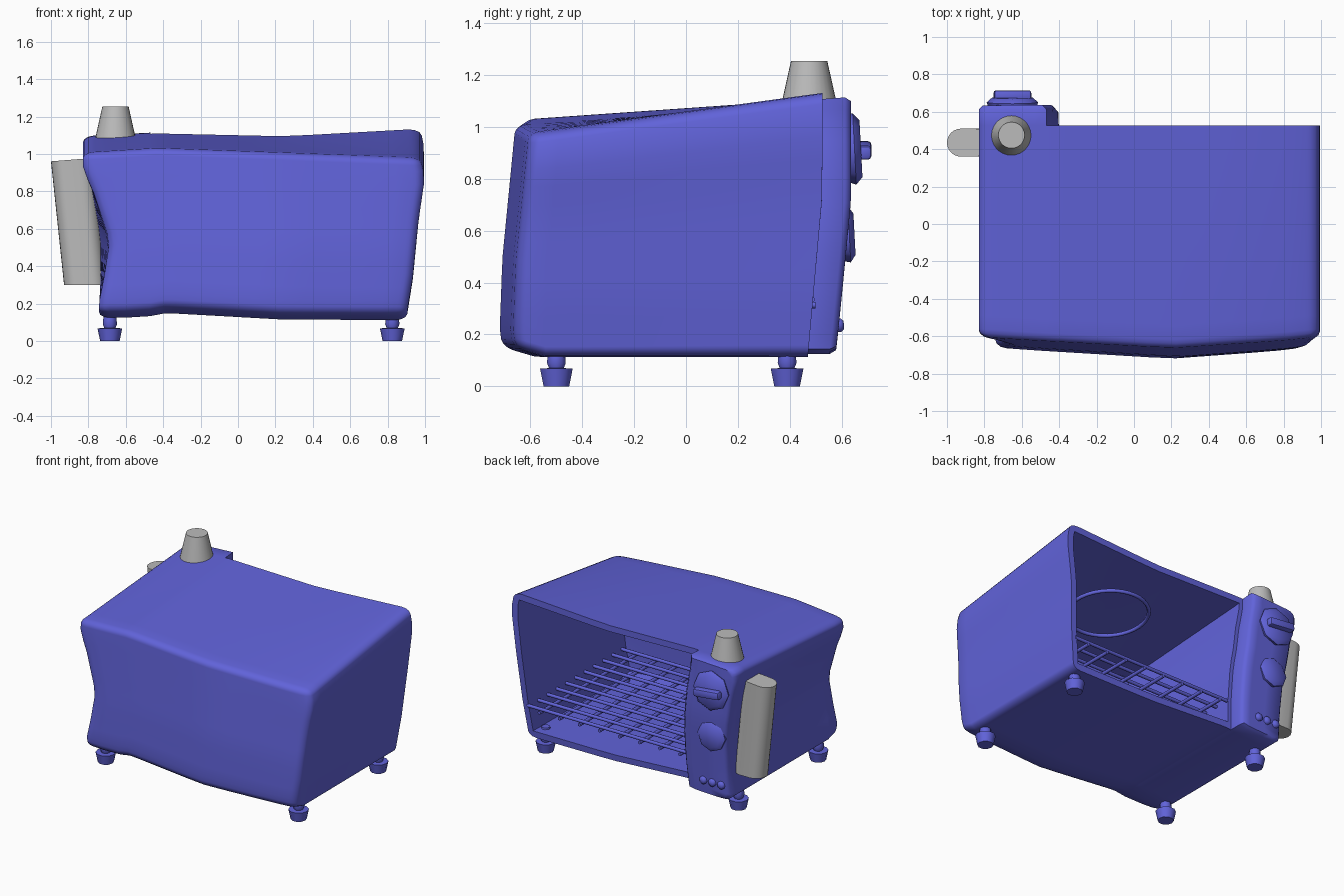
import bpy, bmesh, math
from mathutils import Vector, Matrix

if "Cube" in bpy.data.objects:
    bpy.data.objects.remove(bpy.data.objects["Cube"], do_unlink=True)


def material(name, rgb):
    m = bpy.data.materials.new(name)
    m.use_nodes = True
    m.diffuse_color = (*rgb, 1)
    m.node_tree.nodes["Principled BSDF"].inputs["Base Color"].default_value = (*rgb, 1)
    return m


BLUE = material("enamel blue", (0.12, 0.125, 0.70))
GREY = material("light grey", (0.5, 0.5, 0.5))


def finish(name, bm, mat, angle=35):
    bmesh.ops.recalc_face_normals(bm, faces=bm.faces[:])
    mesh = bpy.data.meshes.new(name)
    bm.to_mesh(mesh)
    bm.free()
    mesh.materials.append(mat)
    obj = bpy.data.objects.new(name, mesh)
    bpy.context.collection.objects.link(obj)
    bpy.ops.object.select_all(action='DESELECT')
    obj.select_set(True)
    bpy.context.view_layer.objects.active = obj
    bpy.ops.object.shade_smooth_by_angle(angle=math.radians(angle))
    return obj


def lerp(a, b, t):
    return a + (b - a) * t


def curve(t, *pts):
    """Piecewise interpolation through (position, value) points."""
    if t <= pts[0][0]:
        return pts[0][1]
    for (a, p), (b, q) in zip(pts, pts[1:]):
        if t <= b:
            return lerp(p, q, (t - a) / (b - a))
    return pts[-1][1]


def warp(p):
    """Bend the unit box into the wonky oven shape."""
    u, v, w = p
    left = curve(w, (0, -.745), (.2, -.735), (.45, -.74), (.75, -.79), (.9, -.83), (1, -.83))
    left += (1 - v) * curve(w, (.1, 0), (.45, .055), (.9, 0))
    right = curve(w, (0, .9), (.25, .935), (.6, .965), (.88, 1.0), (1, .975))
    front = curve(w, (0, -.71), (.08, -.72), (.4, -.71), (1, -.66))
    front += curve(u, (0, .06), (.12, .045), (.57, 0), (.9, .04), (1, .06))
    back = curve(w, (0, .47), (.6, .525), (1, .527))
    top_front = curve(u, (0, 1.005), (.22, 1.03), (.6, 1.005), (1, .975))
    top_back = curve(u, (0, 1.09), (.22, 1.11), (.6, 1.095), (1, 1.135))
    bottom = curve(u, (0, .125), (.14, .125), (.22, .15), (.6, .115), (1, .113))
    bottom += curve(v, (0, .035), (.1, 0))
    return Vector((lerp(left, right, u), lerp(front, back, v),
                   lerp(bottom, lerp(top_front, top_back, v), w)))


# Oven body with open cavity and raised control panel
PANEL, U0, U1, W0, W1 = .2, .215, .975, .045, .955
bm = bmesh.new()
bmesh.ops.create_cube(bm, size=1, matrix=Matrix.Translation((.5, .5, .5)))
edges = [e for e in bm.edges if not all(v.co.y > .9 for v in e.verts)]
bmesh.ops.bevel(bm, geom=edges, offset=.035, segments=3, profile=.5, affect='EDGES')


def slice_box(axis, cuts):
    normal = Vector((0, 0, 0))
    normal[axis] = 1
    for c in cuts:
        bmesh.ops.bisect_plane(bm, geom=bm.verts[:] + bm.edges[:] + bm.faces[:],
                               plane_co=normal * c, plane_no=normal, dist=1e-5)


def push(faces, v):
    """Extrude back faces to depth v and remove the faces left behind."""
    out = bmesh.ops.extrude_face_region(bm, geom=faces, use_keep_orig=True)["geom"]
    bmesh.ops.delete(bm, geom=faces, context='FACES')
    for vert in (g for g in out if isinstance(g, bmesh.types.BMVert)):
        vert.co.y = v
    return [g for g in out if isinstance(g, bmesh.types.BMFace)]


def back_faces(test):
    found = []
    for f in bm.faces:
        c = f.calc_center_median()
        if f.normal.y > .9 and c.y > .999 and test(c):
            found.append(f)
    return found


slice_box(0, [PANEL, U0, U1] + [i / 12 for i in range(1, 12)])
slice_box(2, [W0, W1] + [i / 12 for i in range(1, 12)])
bm.normal_update()
cavity = back_faces(lambda c: U0 < c.x < U1 and W0 < c.z < W1)
panel = back_faces(lambda c: c.x < PANEL)
push(cavity, .05)
cap = push(push(panel, 1.075), 1.095)
for vert in {v for f in cap for v in f.verts}:
    vert.co.x = PANEL / 2 + (vert.co.x - PANEL / 2) * .88
    vert.co.z = .5 + (vert.co.z - .5) * .97
slice_box(1, [i / 10 for i in range(1, 10)])
for vert in bm.verts:
    vert.co = warp(vert.co)
finish("oven_body", bm, BLUE, 50)


def lathe(name, profile, sides, mat, matrix, angle=50):
    """Turn (radius, height) points round an axis."""
    bm = bmesh.new()
    rings = [[bm.verts.new((r * math.cos(math.tau * i / sides),
                            r * math.sin(math.tau * i / sides), h))
              for i in range(sides)] for r, h in profile]
    for a, b in zip(rings, rings[1:]):
        for i in range(sides):
            j = (i + 1) % sides
            bm.faces.new((a[i], a[j], b[j], b[i]))
    bm.faces.new(rings[0][::-1])
    bm.faces.new(rings[-1])
    bm.transform(matrix)
    return finish(name, bm, mat, angle)


# Feet
foot = [(.052, 0), (.066, .068), (.03, .07), (.038, .09), (.036, .115), (.028, .17)]
for side, x in (("right", -.685), ("left", .825)):
    for end, y in (("front", -.5), ("back", .39)):
        lathe(f"foot_{end}_{side}", foot, 10, BLUE, Matrix.Translation((x, y, 0)))

# Chimney on the roof
lathe("chimney", [(.118, 1.04), (.07, 1.255)], 28, GREY, Matrix.Translation((-.655, .475, 0)))


# Control knobs and buttons, facing the back
def facing_back(x, y, z):
    return Matrix.Translation((x, y, z)) @ Matrix.Rotation(math.radians(-87), 4, 'X')


lathe("upper_knob", [(.125, -.02), (.138, .015), (.11, .04)], 8, BLUE,
      facing_back(-.65, .635, .915))
lathe("lower_knob", [(.1, -.02), (.108, .015), (.08, .035)], 8, BLUE,
      facing_back(-.64, .615, .585))
for i in range(3):
    lathe(f"button_{i + 1}", [(.028, -.02), (.028, .012), (.016, .024)], 10, BLUE,
          facing_back(-.55 - .07 * i, .585, .235))

# Pointer on the upper knob
bm = bmesh.new()
bmesh.ops.create_cube(bm, size=1, matrix=Matrix.Translation((-.65, .685, .91))
                      @ Matrix.Rotation(.1, 4, 'Y') @ Matrix.Diagonal((.2, .06, .055, 1)))
bmesh.ops.bevel(bm, geom=bm.edges[:], offset=.014, segments=2, profile=.5, affect='EDGES')
finish("knob_pointer", bm, BLUE)

# Side handle: rounded slab leaning outward at the top
bm = bmesh.new()
outline = []
for cx, start in ((-.85, -90), (-.925, 90)):
    outline += [(cx + .075 * math.cos(math.radians(start + a)),
                 .435 + .075 * math.sin(math.radians(start + a))) for a in range(0, 181, 15)]
low = [bm.verts.new((x + .07, y, .3)) for x, y in outline]
high = [bm.verts.new((x, y, .965 + .08 * (x + .95))) for x, y in outline]
for i in range(len(outline)):
    j = (i + 1) % len(outline)
    bm.faces.new((low[i], low[j], high[j], high[i]))
bm.faces.new(low[::-1])
bm.faces.new(high)
finish("side_handle", bm, GREY)


# Wire rack inside the cavity
def rod(bm, a, b, radius=.012):
    a, b = Vector(a), Vector(b)
    turn = (b - a).to_track_quat('Z', 'Y').to_matrix().to_4x4()
    bmesh.ops.create_cone(bm, cap_ends=True, segments=8, radius1=radius, radius2=radius,
                          depth=(b - a).length, matrix=Matrix.Translation((a + b) / 2) @ turn)


bm = bmesh.new()
for i in range(11):
    y = lerp(-.56, .485, i / 10)
    rod(bm, (-.37, y, .335), (.9, y, .335))
for i in range(8):
    x = lerp(-.3, .8, i / 7)
    rod(bm, (x, -.6, .313), (x, .5, .313))
finish("wire_rack", bm, BLUE, 50)

# Heating ring under the cavity ceiling
bm = bmesh.new()
spin = Matrix.Translation((.22, 0, .98)) @ Matrix.Rotation(.07, 4, 'X')
N, M = 36, 8
ring = [[bm.verts.new(spin @ (Matrix.Rotation(math.tau * i / N, 3, 'Z') @ Vector(
    (.265 + .013 * math.cos(math.tau * j / M), 0, .013 * math.sin(math.tau * j / M)))))
    for j in range(M)] for i in range(N)]
for i in range(N):
    for j in range(M):
        a, b, k = ring[i], ring[(i + 1) % N], (j + 1) % M
        bm.faces.new((a[j], b[j], b[k], a[k]))
finish("heating_ring", bm, BLUE, 50)
